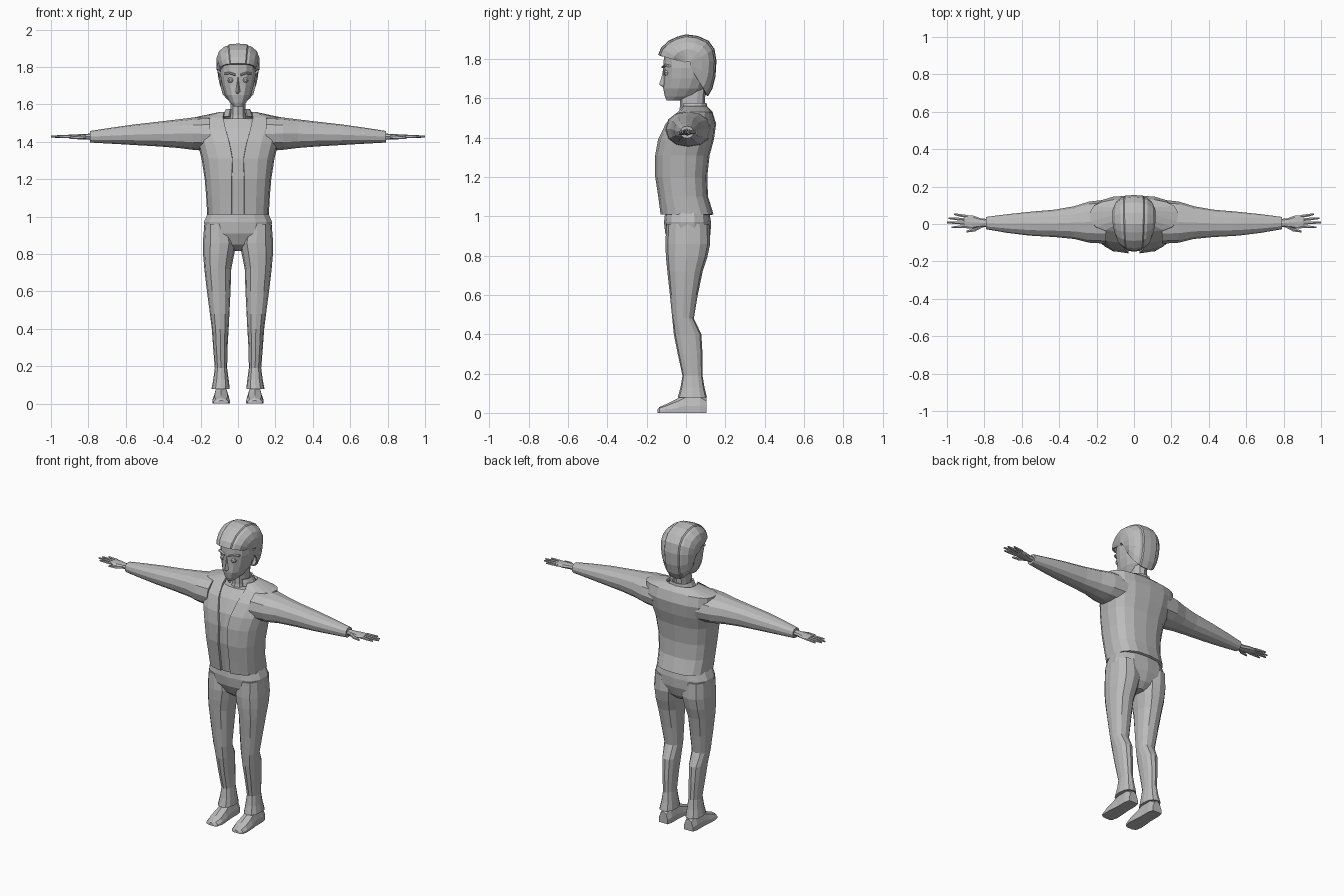
import bpy, bmesh, math
from mathutils import Vector

grey = bpy.data.materials.new("mid grey")
grey.diffuse_color = (0.5, 0.5, 0.5, 1)


def build(name, rings, closed=True, caps=True, mirror=False, thick=0.0):
    """Skin a list of equal-length point rings."""
    bm = bmesh.new()
    rows = [[bm.verts.new(p) for p in r] for r in rings]
    n = len(rows[0])
    for a, b in zip(rows, rows[1:]):
        for i in range(n if closed else n - 1):
            j = (i + 1) % n
            bm.faces.new((a[i], a[j], b[j], b[i]))
    if caps and closed:
        bm.faces.new(rows[0][::-1])
        bm.faces.new(rows[-1])
    bmesh.ops.recalc_face_normals(bm, faces=bm.faces)
    me = bpy.data.meshes.new(name)
    bm.to_mesh(me)
    bm.free()
    me.materials.append(grey)
    ob = bpy.data.objects.new(name, me)
    bpy.context.collection.objects.link(ob)
    if thick:
        m = ob.modifiers.new("thickness", 'SOLIDIFY')
        m.thickness, m.offset = thick, -1
    if mirror:
        ob.modifiers.new("mirror", 'MIRROR')
    return ob


def sup(v, e):
    return math.copysign(abs(v) ** e, v)


def flat_ring(z, x0, x1, y0, y1, n=12, e=0.85, gap=0.0):
    """Level rounded ring; gap leaves an opening at the front."""
    cx, cy, w, d = (x0 + x1) / 2, (y0 + y1) / 2, (x1 - x0) / 2, (y1 - y0) / 2
    a = math.asin(min(1, (gap / w)) ** (1 / e)) if gap else 0
    span = 2 * math.pi - 2 * a
    steps = n - 1 if gap else n
    out = []
    for i in range(n):
        t = a + span * i / steps
        out.append(Vector((cx + w * sup(math.sin(t), e), cy - d * sup(math.cos(t), e), z)))
    return out


def side_ring(x, y0, y1, z0, z1, n=12, e=0.9):
    """Upright rounded ring across the x axis."""
    return [Vector((x, p.x, p.y)) for p in flat_ring(0, y0, y1, z0, z1, n, e)]


# Open jacket: height, half width, front, back, half opening
jacket = [(1.01, .165, -.13, .14, .034), (1.10, .170, -.142, .112, .034),
          (1.20, .178, -.157, .108, .034), (1.31, .195, -.157, .120, .030),
          (1.39, .215, -.143, .142, .045), (1.47, .236, -.105, .153, .066),
          (1.53, .237, -.045, .135, .080), (1.56, .095, -.03, .105, .075)]
build("jacket", [flat_ring(z, -w, w, f, b, 17, .75, g) for z, w, f, b, g in jacket],
      closed=False, thick=.014)

# Shirt panel seen in the jacket opening
build("shirt", [flat_ring(z, -w + .02, w - .02, f + .01, b - .02, 16, .75)
                for z, w, f, b, g in jacket[:6]]
      + [flat_ring(1.525, -.09, .09, -.05, .10, 16, .75)])

# Neck and stand-up collar at the back
build("neck", [flat_ring(z, -w, w, f, b, 10) for z, w, f, b in
               [(1.48, .055, -.05, .10), (1.54, .042, -.032, .095), (1.66, .042, -.03, .10)]])
build("collar", [flat_ring(1.535, -.085, .085, -.03, .11, 11, .85, .05),
                 flat_ring(1.575, -.065, .065, -.025, .105, 11, .85, .042)],
      closed=False, thick=.01)

# Sleeves
sleeve = [(.15, -.105, .13, 1.35, 1.535), (.24, -.10, .12, 1.357, 1.53),
          (.32, -.08, .095, 1.367, 1.52), (.42, -.07, .077, 1.375, 1.508),
          (.56, -.062, .065, 1.383, 1.492), (.68, -.047, .052, 1.390, 1.475),
          (.79, -.028, .038, 1.396, 1.458)]
build("sleeve", [side_ring(*s) for s in sleeve], mirror=True)

# Hand: palm, four fingers and a thumb
palm = [(.77, -.016, .026, 1.41, 1.445), (.82, -.018, .03, 1.412, 1.442),
        (.86, -.026, .045, 1.415, 1.440), (.905, -.022, .048, 1.419, 1.438)]
build("palm", [side_ring(*p, n=8) for p in palm], mirror=True)
for name, y0, y1, tip in [("little_finger", .040, .053, .962), ("ring_finger", .023, .031, .992),
                          ("middle_finger", .005, .008, 1.0), ("index_finger", -.013, -.018, .975)]:
    build(name, [side_ring(x, y - r, y + r, 1.428 - r, 1.428 + r, 6) for x, y, r in
                 [(.89, y0, .009), ((.9 + tip) / 2, (y0 + y1) / 2, .008), (tip, y1, .005)]],
          mirror=True)
build("thumb", [side_ring(x, y - r, y + r, z - r, z + r, 6) for x, y, z, r in
                [(.815, -.010, 1.426, .012), (.85, -.030, 1.424, .011), (.895, -.040, 1.422, .006)]],
      mirror=True)

# Trousers: hips and legs
hips = [(.815, .035, -.03, .07), (.85, .11, -.075, .105), (.91, .175, -.105, .125),
        (.97, .186, -.112, .127), (1.03, .160, -.105, .118)]
build("hips", [flat_ring(z, -w, w, f, b, 14, .8) for z, w, f, b in hips])
leg = [(.96, .03, .180, -.10, .118), (.86, .008, .188, -.105, .123),
       (.79, .022, .186, -.102, .108), (.72, .036, .180, -.095, .085),
       (.60, .040, .166, -.082, .060), (.48, .046, .150, -.070, .040),
       (.40, .050, .140, -.062, .078), (.30, .056, .133, -.042, .084),
       (.19, .058, .124, -.018, .084), (.13, .050, .132, -.028, .094),
       (.078, .044, .142, -.042, .107)]
build("trouser_leg", [flat_ring(*r) for r in leg], mirror=True)

# Shoes: sections from heel to toe
shoe = [(.104, .058, .122, .075), (.07, .050, .130, .10), (.0, .050, .130, .10),
        (-.045, .046, .135, .072), (-.10, .043, .137, .045), (-.135, .052, .130, .03),
        (-.146, .068, .112, .018)]
build("shoe", [[Vector(p) for p in [(a, y, 0), (b, y, 0), (b, y, h * .35), (b - .012, y, h * .8),
                                    ((a + b) / 2, y, h), (a + .012, y, h * .8), (a, y, h * .35)]]
               for y, a, b, h in shoe], mirror=True)

# Head with a narrow chin
head = [(1.588, .022, -.098, -.03), (1.61, .045, -.108, .05), (1.65, .07, -.116, .095),
        (1.70, .086, -.114, .12), (1.755, .096, -.115, .135), (1.82, .096, -.112, .138),
        (1.875, .08, -.085, .118), (1.905, .045, -.04, .075)]
build("head", [flat_ring(z, -w, w, f, b, 14, .9) for z, w, f, b in head])

# Nose, brows and eyes
build("nose", [[Vector(p) for p in [(-w, -.10, z), (0, y, z), (w, -.10, z)]] for z, w, y in
               [(1.655, .016, -.116), (1.67, .018, -.137), (1.71, .011, -.124), (1.755, .008, -.115)]])
build("eye", [[Vector((.039 + r * math.cos(t * math.pi / 4), y, 1.73 + r * math.sin(t * math.pi / 4)))
               for t in range(8)] for y, r in [(-.085, .017), (-.106, .015), (-.112, .007)]], mirror=True)
build("brow", [side_ring(x, y - .012, y + .012, z - .006, z + .006, 6) for x, y, z in
               [(.014, -.113, 1.758), (.045, -.104, 1.768), (.072, -.088, 1.764)]], mirror=True)

# Hair: a raised central strip with layered sides, following one profile
profile = [(-.142, 1.82), (-.128, 1.855), (-.09, 1.892), (-.045, 1.913), (.0, 1.925),
           (.06, 1.917), (.115, 1.892), (.145, 1.85), (.155, 1.79), (.15, 1.71),
           (.135, 1.65), (.112, 1.61)]


def hair(name, columns, **kw):
    rows = []
    for x, s in columns:
        rows.append([Vector((x * (.8 + .2 * math.sin(math.pi * i / 11)),
                             .01 + (y - .01) * s, 1.775 + (z - 1.775) * s))
                     for i, (y, z) in enumerate(profile)])
    return build(name, rows, closed=False, **kw)


hair("crest_hair", [(-.056, .93), (-.05, .975), (0, 1), (.05, .975), (.056, .93)], thick=.02)
hair("side_hair", [(.04, .95), (.072, .90), (.102, .74), (.116, .50), (.114, .08)],
     mirror=True, thick=.012)
